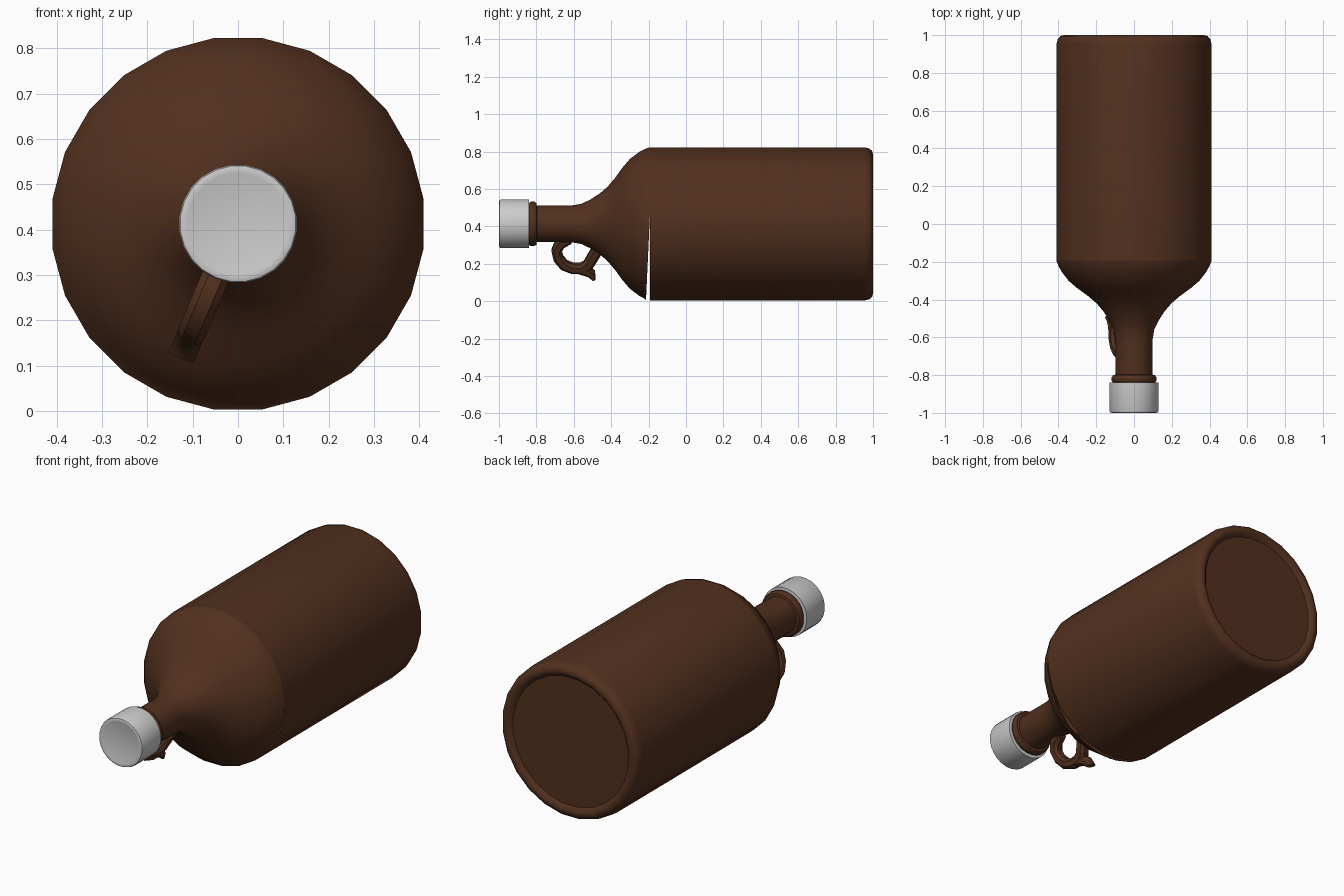
import bpy, bmesh, math
from mathutils import Vector

if "Cube" in bpy.data.objects:
    bpy.data.objects.remove(bpy.data.objects["Cube"])

CZ = 0.413      # height of the bottle axis
SIDES = 24


def material(name, rgb):
    m = bpy.data.materials.new(name)
    m.diffuse_color = (*rgb, 1)
    m.use_nodes = True
    m.node_tree.nodes["Principled BSDF"].inputs["Base Color"].default_value = m.diffuse_color
    return m


brown = material("brown_glass", (0.085, 0.03, 0.013))
silver = material("silver_metal", (0.55, 0.55, 0.55))


def finish(bm, name, mat, angle=40):
    bmesh.ops.recalc_face_normals(bm, faces=bm.faces)
    me = bpy.data.meshes.new(name)
    bm.to_mesh(me)
    bm.free()
    ob = bpy.data.objects.new(name, me)
    bpy.context.collection.objects.link(ob)
    me.materials.append(mat)
    bpy.ops.object.select_all(action='DESELECT')
    ob.select_set(True)
    bpy.context.view_layer.objects.active = ob
    bpy.ops.object.shade_smooth_by_angle(angle=math.radians(angle))
    return ob


def bridge(bm, rings):
    for a, b in zip(rings, rings[1:]):
        n = len(a)
        for i in range(n):
            j = (i + 1) % n
            bm.faces.new((a[i], a[j], b[j], b[i]))


def lathe(name, profile, mat, cap_start=False, cap_end=False, warp=None):
    """Revolve (y, radius) points around the bottle axis."""
    bm = bmesh.new()
    rings = []
    for k, (y, r) in enumerate(profile):
        ring = []
        for i in range(SIDES):
            a = 2 * math.pi * (i + 0.5) / SIDES
            p = Vector((r * math.sin(a), y, CZ + r * math.cos(a)))
            if warp and k == len(profile) - 1:
                p.y += warp(p)
            ring.append(bm.verts.new(p))
        rings.append(ring)
    bridge(bm, rings)
    if cap_start:
        bm.faces.new(rings[0])
    if cap_end:
        bm.faces.new(rings[-1])
    return finish(bm, name, mat)


# Cylindrical body with rounded base edge and shallow recessed base
lathe("body", [(-0.193, 0.413), (0.955, 0.413), (0.98, 0.407), (0.995, 0.393),
               (1.0, 0.375), (0.995, 0.36), (0.98, 0.345)], brown, cap_end=True)

# Shoulder and neck, with the thin wedge gap along the lower seam
lathe("shoulder_and_neck",
      [(-0.83, 0.098), (-0.62, 0.098), (-0.56, 0.108), (-0.51, 0.132),
       (-0.46, 0.165), (-0.42, 0.20), (-0.38, 0.247), (-0.34, 0.303),
       (-0.30, 0.35), (-0.25, 0.388), (-0.22, 0.404), (-0.193, 0.413)],
      brown, warp=lambda p: -0.021 * max(0, (0.46 - p.z) / 0.46))

# Collar ring below the cap
lathe("neck_collar", [(-0.84, 0.09), (-0.84, 0.112), (-0.83, 0.12), (-0.812, 0.12),
                      (-0.80, 0.112), (-0.797, 0.095)], brown)

# Screw cap
lathe("screw_cap", [(-0.998, 0.112), (-1.0, 0.118), (-0.997, 0.128), (-0.99, 0.131),
                    (-0.84, 0.131), (-0.838, 0.10)], silver, cap_start=True, cap_end=True)

# Finger loop handle: (y, distance from axis, thickness), swept in a tilted plane
tilt = math.radians(23)
out = Vector((-math.sin(tilt), 0, -math.cos(tilt)))
side = Vector((math.cos(tilt), 0, -math.sin(tilt)))


def sweep(name, path, width):
    bm = bmesh.new()
    pts = [Vector((0, y, CZ)) + out * r for y, r, t in path]
    rings = []
    for i, p in enumerate(pts):
        d = (pts[min(i + 1, len(pts) - 1)] - pts[max(i - 1, 0)]).normalized()
        n = d.cross(side).normalized()
        t = path[i][2] / 2
        w = width / 2
        shape = [(-1, -.5), (-.5, -1), (.5, -1), (1, -.5), (1, .5), (.5, 1), (-.5, 1), (-1, .5)]
        rings.append([bm.verts.new(p + side * (w * u) + n * (t * v)) for u, v in shape])
    bridge(bm, rings)
    bm.faces.new(rings[0])
    bm.faces.new(rings[-1])
    return finish(bm, name, brown)


sweep("handle_loop", [(-0.63, 0.085, .06), (-0.675, 0.115, .06), (-0.692, 0.155, .055),
                      (-0.682, 0.2, .055), (-0.65, 0.24, .055), (-0.605, 0.258, .055),
                      (-0.56, 0.258, .055), (-0.525, 0.24, .06), (-0.505, 0.205, .06),
                      (-0.475, 0.15, .06)], 0.062)
# Pointed tail at the end of the handle
sweep("handle_tail", [(-0.57, 0.262, .05), (-0.53, 0.272, .055), (-0.505, 0.29, .045),
                      (-0.492, 0.318, .02)], 0.06)
